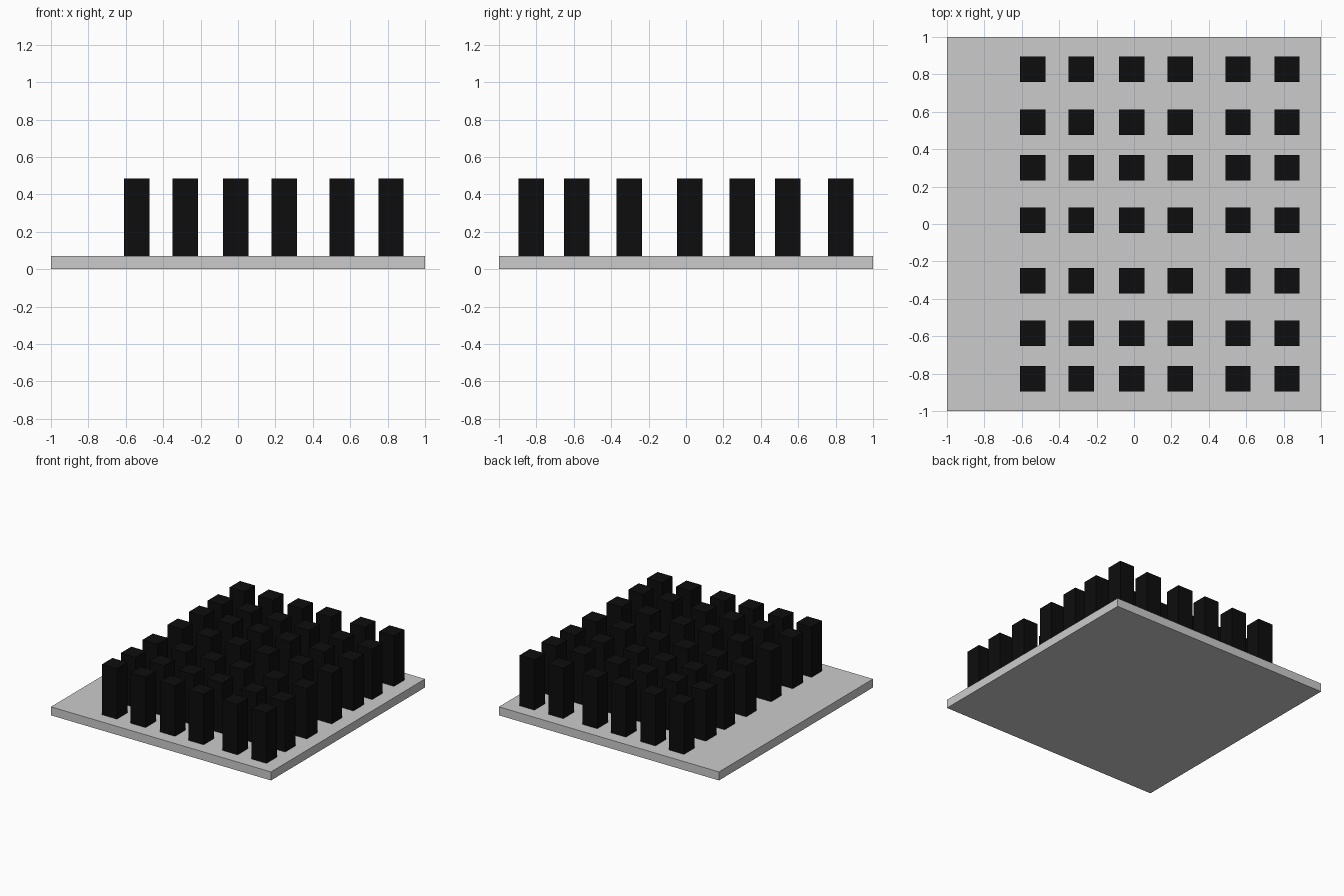
import bpy

if "Cube" in bpy.data.objects:
    bpy.data.objects.remove(bpy.data.objects["Cube"])


def material(name, value):
    m = bpy.data.materials.new(name)
    m.diffuse_color = (value, value, value, 1)
    m.use_nodes = True
    m.node_tree.nodes["Principled BSDF"].inputs["Base Color"].default_value = m.diffuse_color
    return m


def box(name, center, size, mat):
    bpy.ops.mesh.primitive_cube_add(size=1, location=center)
    ob = bpy.context.object
    ob.name = name
    ob.scale = size
    bpy.ops.object.transform_apply(location=False, rotation=False, scale=True)
    ob.data.materials.append(mat)
    return ob


grey = material("light grey", 0.6)
black = material("black", 0.004)

BASE_H, TOP, SIDE = 0.07, 0.484, 0.136

# Flat square base plate
box("base_plate", (0, 0, BASE_H / 2), (2, 2, BASE_H), grey)

# Unevenly spaced grid of square pillars, 6 columns by 7 rows
columns = [-0.541, -0.281, -0.013, 0.247, 0.556, 0.818]
rows = [-0.828, -0.584, -0.303, 0.02, 0.3, 0.545, 0.828]
for i, x in enumerate(columns):
    for j, y in enumerate(rows):
        box(f"pillar_{i + 1}_{j + 1}", (x, y, (BASE_H + TOP) / 2),
            (SIDE, SIDE, TOP - BASE_H), black)
